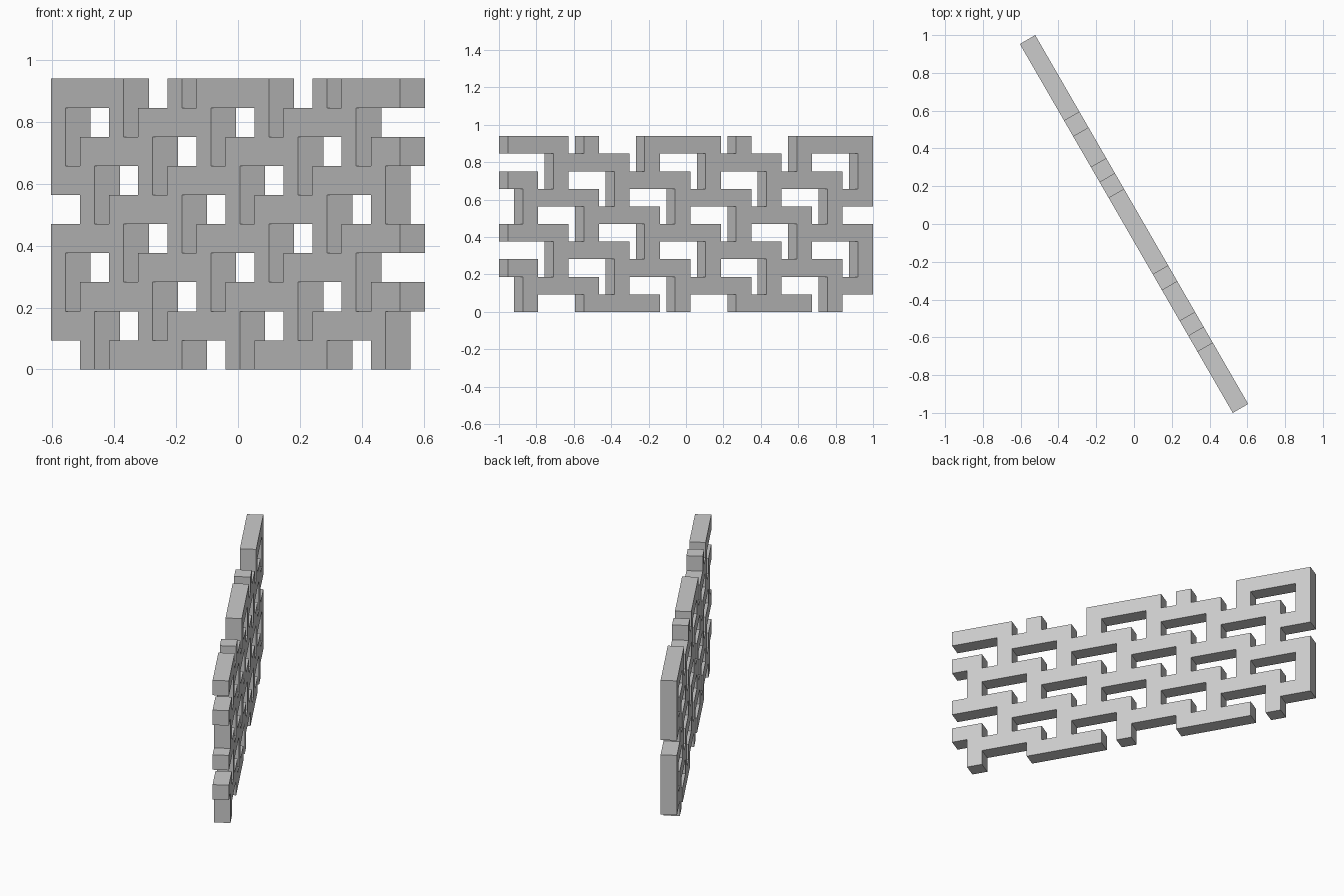
import bpy, bmesh
from math import radians
from mathutils import Matrix, Vector

if "Cube" in bpy.data.objects:
    bpy.data.objects.remove(bpy.data.objects["Cube"])

COLS, ROWS = 24, 10
U = 0.09396            # lattice module: bar width and panel thickness


def is_bar(col, row):
    """Each row repeats 5 solid, 1 gap, 1 solid, 3 gaps; each row down shifts by 4."""
    start = 9 + 4 * (ROWS - 1 - row)
    return (col - start) % 10 in (0, 1, 2, 3, 4, 6)


# Flat lattice of square cells, sharing corners
bm = bmesh.new()
corners = {}


def corner(c, r):
    if (c, r) not in corners:
        corners[c, r] = bm.verts.new(((c - COLS / 2) * U, -U / 2, r * U))
    return corners[c, r]


for r in range(ROWS):
    for c in range(COLS):
        if is_bar(c, r):
            bm.faces.new([corner(c, r), corner(c + 1, r),
                          corner(c + 1, r + 1), corner(c, r + 1)])

# Thicken into a solid panel
ext = bmesh.ops.extrude_face_region(bm, geom=bm.faces[:], use_keep_orig=True)
moved = [g for g in ext["geom"] if isinstance(g, bmesh.types.BMVert)]
bmesh.ops.translate(bm, vec=Vector((0, U, 0)), verts=moved)
bmesh.ops.recalc_face_normals(bm, faces=bm.faces[:])

# Turn the panel to its slanted position in plan
bmesh.ops.transform(bm, matrix=Matrix.Rotation(radians(120), 4, 'Z'), verts=bm.verts[:])

mesh = bpy.data.meshes.new("lattice_panel")
bm.to_mesh(mesh)
bm.free()
bpy.context.collection.objects.link(bpy.data.objects.new("lattice_panel", mesh))
